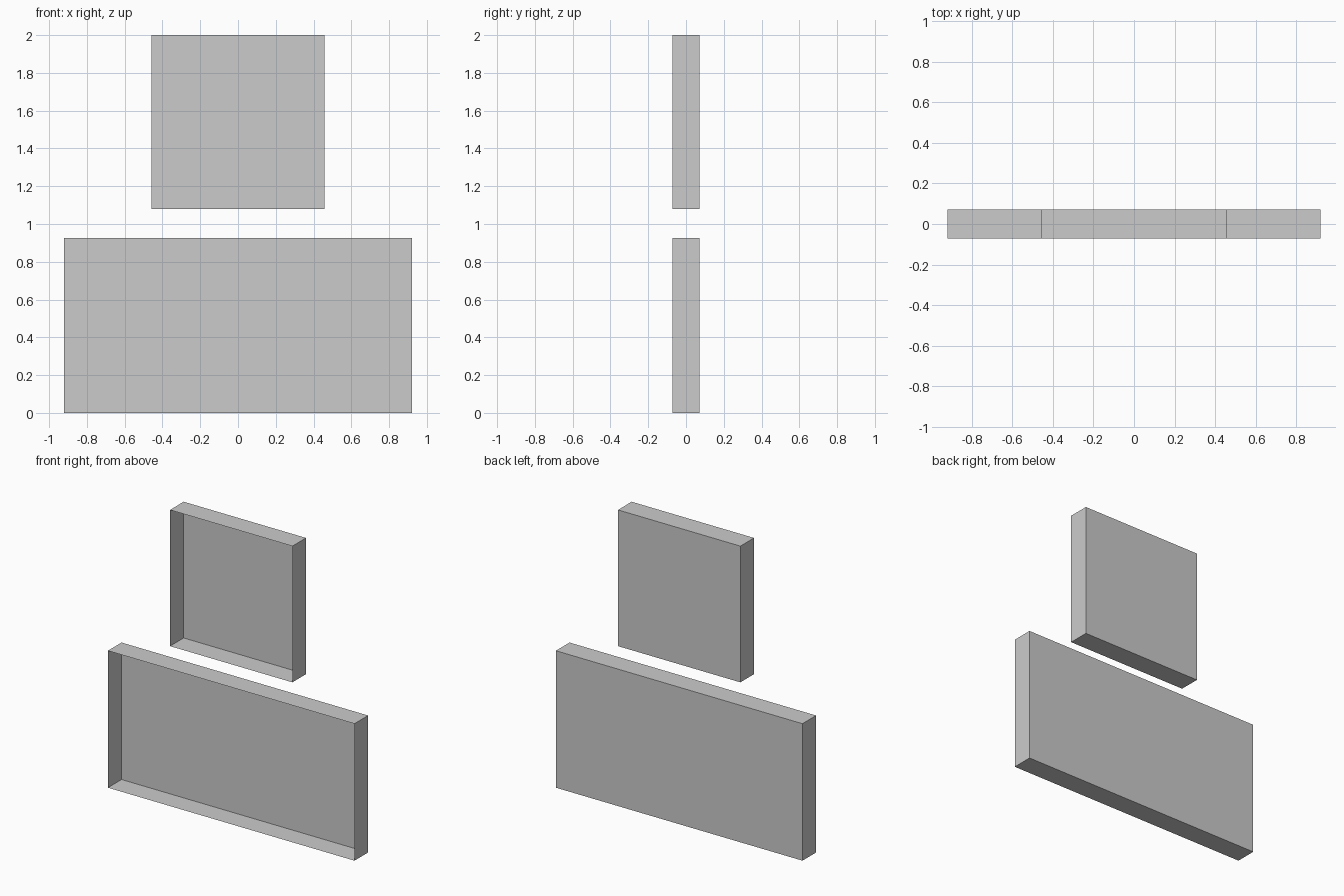
import bpy, bmesh
from mathutils import Matrix, Vector

if "Cube" in bpy.data.objects:
    bpy.data.objects.remove(bpy.data.objects["Cube"])

DEPTH = 0.145


def open_tray(name, width, z0, z1):
    """Thin-walled shallow box, open at the front (-y)."""
    bm = bmesh.new()
    bmesh.ops.create_cube(bm, size=1)
    bmesh.ops.transform(bm, verts=bm.verts, matrix=Matrix.LocRotScale(
        Vector((0, 0, (z0 + z1) / 2)), None, Vector((width, DEPTH, z1 - z0))))
    bm.normal_update()
    front = [f for f in bm.faces if f.normal.y < -0.5]
    bmesh.ops.delete(bm, geom=front, context='FACES')
    mesh = bpy.data.meshes.new(name)
    bm.to_mesh(mesh)
    bm.free()
    obj = bpy.data.objects.new(name, mesh)
    bpy.context.collection.objects.link(obj)
    return obj


# wide lower tray and square upper tray, separated by a gap
open_tray("lower_wide_tray", 1.842, 0.0, 0.925)
open_tray("upper_square_tray", 0.914, 1.08, 2.0)
